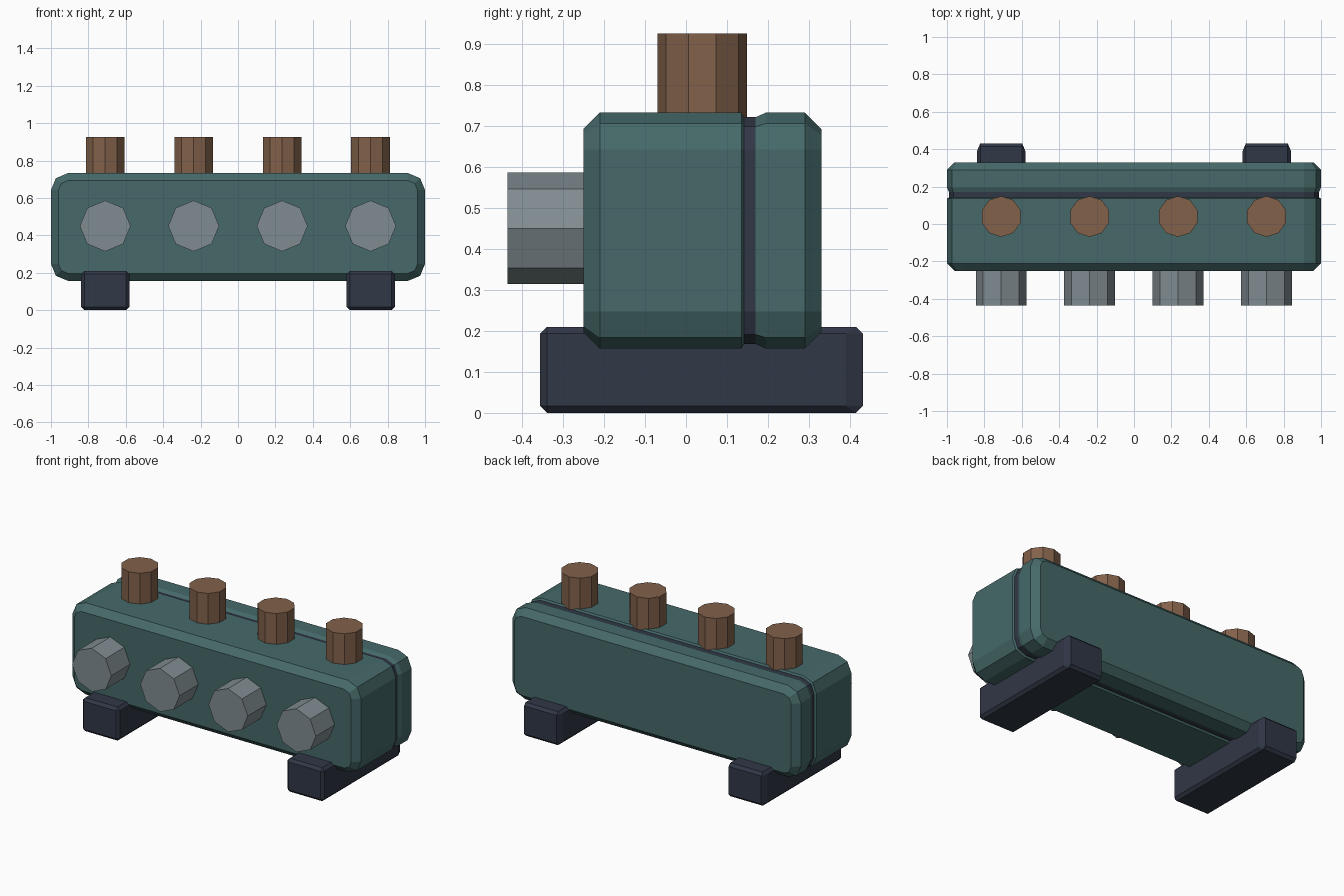
import bpy, bmesh
from math import cos, sin, pi
from mathutils import Matrix

old = bpy.data.objects.get("Cube")
if old:
    bpy.data.objects.remove(old, do_unlink=True)


def material(name, rgb):
    m = bpy.data.materials.new(name)
    m.use_nodes = True
    m.diffuse_color = (*rgb, 1)
    m.node_tree.nodes["Principled BSDF"].inputs["Base Color"].default_value = (*rgb, 1)
    return m


TEAL = material("teal paint", (0.061, 0.141, 0.141))
DARK = material("dark rubber", (0.03, 0.038, 0.061))
COPPER = material("copper", (0.223, 0.119, 0.069))
STEEL = material("steel", (0.216, 0.262, 0.283))


def finish(bm, name, *mats):
    bmesh.ops.recalc_face_normals(bm, faces=bm.faces)
    mesh = bpy.data.meshes.new(name)
    bm.to_mesh(mesh)
    bm.free()
    for m in mats:
        mesh.materials.append(m)
    ob = bpy.data.objects.new(name, mesh)
    bpy.context.scene.collection.objects.link(ob)
    return ob


def prism(name, sides, radius, length, matrix, mat):
    bm = bmesh.new()
    bmesh.ops.create_cone(bm, cap_ends=True, segments=sides, radius1=radius,
                          radius2=radius, depth=length, matrix=matrix)
    finish(bm, name, mat)


# Body: rounded outline lofted front to back, with a dark groove around it
def outline(bm, y, inset):
    r = 0.09 - inset
    ring = []
    for q, (sx, sz) in enumerate([(1, 1), (-1, 1), (-1, -1), (1, -1)]):
        for k in range(3):
            a = q * pi / 2 + k * pi / 4
            ring.append(bm.verts.new((sx * 0.91 + r * cos(a), y,
                                      0.4445 + sz * 0.1975 + r * sin(a))))
    return ring


bm = bmesh.new()
stations = [(-0.25, 0.04), (-0.21, 0), (0.135, 0), (0.142, 0.011),
            (0.17, 0.011), (0.195, 0), (0.29, 0), (0.33, 0.04)]
rings = [outline(bm, y, d) for y, d in stations]
bm.faces.new(rings[0])
bm.faces.new(rings[-1])
for s, (a, b) in enumerate(zip(rings, rings[1:])):
    for i in range(len(a)):
        j = (i + 1) % len(a)
        f = bm.faces.new((a[i], a[j], b[j], b[i]))
        f.material_index = 1 if s == 3 else 0
finish(bm, "body", TEAL, DARK)

# Four pipes on top and four ports on the front
for n in range(4):
    x = -0.71 + n * 0.473
    prism(f"top_pipe_{n + 1}", 10, 0.109, 0.265,
          Matrix.Translation((x, 0.04, 0.7925)), COPPER)
    prism(f"front_port_{n + 1}", 8, 0.136, 0.235,
          Matrix.Translation((x, -0.3175, 0.45)) @ Matrix.Rotation(pi / 2, 4, "X"), STEEL)

# Bevelled feet, with longer chamfers on the rear upright edges
for side, name in ((1, "left_foot"), (-1, "right_foot")):
    bm = bmesh.new()
    bmesh.ops.create_cube(bm, size=1, matrix=Matrix.Translation((side * 0.71, 0.0375, 0.105))
                          @ Matrix.Diagonal((0.258, 0.787, 0.21, 1)))
    bmesh.ops.bevel(bm, geom=bm.edges[:], offset=0.017, segments=1, affect="EDGES")
    for v in bm.verts:
        if v.co.y > 0.4 and abs(v.co.x - side * 0.71) > 0.128:
            v.co.y = 0.39
    finish(bm, name, DARK)
